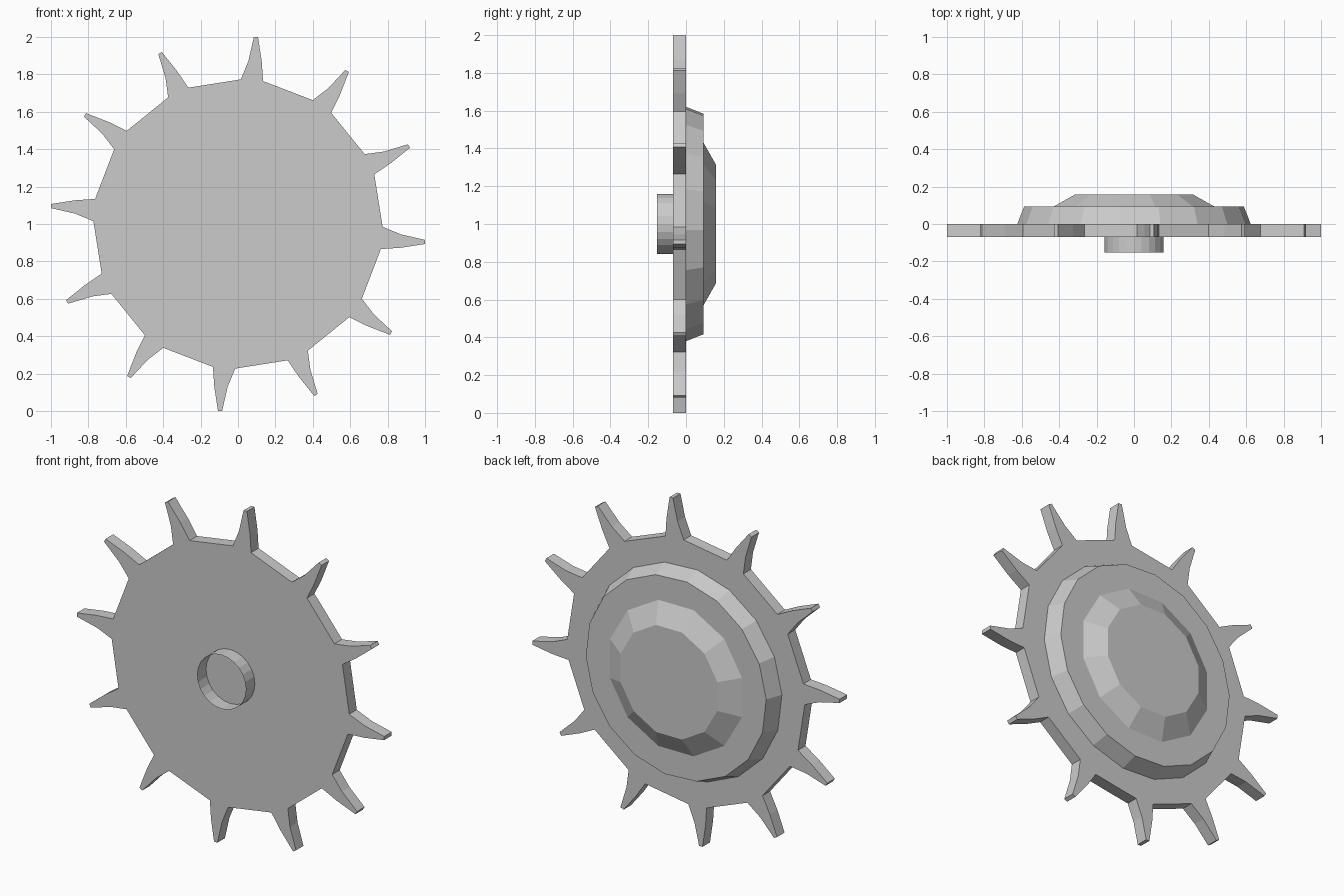
import bpy, bmesh
from math import sin, cos, radians, pi

if "Cube" in bpy.data.objects:
    bpy.data.objects.remove(bpy.data.objects["Cube"])

CENTRE_Z = 1.0


def finish(name, bm):
    me = bpy.data.meshes.new(name)
    bm.to_mesh(me)
    bm.free()
    ob = bpy.data.objects.new(name, me)
    ob.location.z = CENTRE_Z
    bpy.context.collection.objects.link(ob)
    return ob


def lathe(name, profile, sides, phase, cap_end):
    """Spin (radius, y) points round the y axis with flat facets."""
    bm = bmesh.new()
    rings = []
    for r, y in profile:
        rings.append([bm.verts.new((r * cos(phase + 2 * pi * i / sides), y,
                                    r * sin(phase + 2 * pi * i / sides)))
                      for i in range(sides)])
    for a, b in zip(rings, rings[1:]):
        for i in range(sides):
            j = (i + 1) % sides
            # wound so the normals point outward when y increases
            bm.faces.new((a[i], b[i], b[j], a[j]))
    if cap_end:
        bm.faces.new(rings[-1][::-1])
    return finish(name, bm)


# Toothed disc: one slightly offset tooth repeated twelve times
TEETH = 12
tooth = [(0.015, 0.773), (0.055, 0.87), (0.085, 1.0),
         (0.107, 1.0), (0.127, 0.87), (0.134, 0.764)]
outline = []
for k in range(TEETH):
    a = -2 * pi * k / TEETH
    outline += [(x * cos(a) - z * sin(a), x * sin(a) + z * cos(a))
                for x, z in tooth]

bm = bmesh.new()
back = bm.faces.new([bm.verts.new((x, 0.0, z)) for x, z in outline])
ext = bmesh.ops.extrude_face_region(bm, geom=[back], use_keep_orig=True)
front = [v for v in ext["geom"] if isinstance(v, bmesh.types.BMVert)]
bmesh.ops.translate(bm, verts=front, vec=(0, -0.07, 0))
bmesh.ops.recalc_face_normals(bm, faces=bm.faces)
finish("toothed_disc", bm)

# Lower raised step on the back
lathe("back_step", [(0.625, 0.0), (0.588, 0.093)], 18, radians(17), True)

# Upper bevelled boss on the back
lathe("back_boss", [(0.445, 0.093), (0.326, 0.158)], 12, radians(15), True)

# Open thin-walled hub tube on the front
lathe("hub_tube", [(0.159, -0.153), (0.159, -0.07)], 24, 0.0, False)
